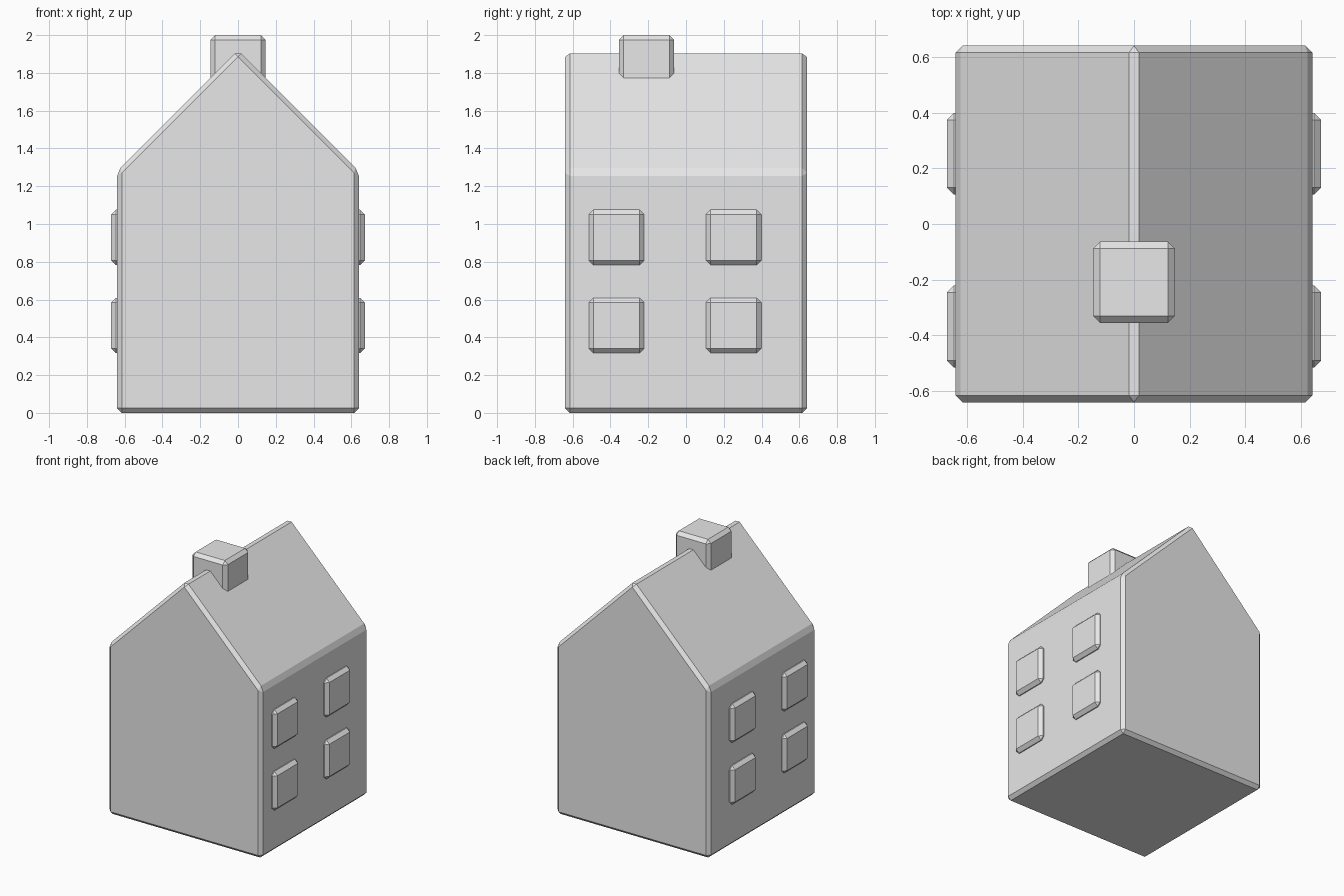
import bpy
import bmesh

default = bpy.data.objects.get("Cube")
if default:
    bpy.data.objects.remove(default, do_unlink=True)

BEVEL = 0.025
HALF = 0.64            # half width and half depth of the house
EAVE, RIDGE = 1.28, 1.92
BLOCK = 0.293          # size of chimney and windows

plaster = bpy.data.materials.new("light_grey")
plaster.use_nodes = True
grey = (0.8, 0.8, 0.8, 1)
plaster.diffuse_color = grey
plaster.node_tree.nodes["Principled BSDF"].inputs["Base Color"].default_value = grey


def finish(name, bm, location=(0, 0, 0)):
    """Chamfer every edge and turn the mesh into a flat-shaded object."""
    bmesh.ops.recalc_face_normals(bm, faces=bm.faces)
    bmesh.ops.bevel(bm, geom=bm.edges[:], offset=BEVEL, segments=1,
                    affect='EDGES', clamp_overlap=True)
    mesh = bpy.data.meshes.new(name)
    bm.to_mesh(mesh)
    bm.free()
    mesh.materials.append(plaster)
    obj = bpy.data.objects.new(name, mesh)
    obj.location = location
    bpy.context.collection.objects.link(obj)
    return obj


def block(name, location, size):
    bm = bmesh.new()
    bmesh.ops.create_cube(bm, size=1)
    bmesh.ops.scale(bm, vec=size, verts=bm.verts)
    return finish(name, bm, location)


# House body: gabled profile extruded from front to back
bm = bmesh.new()
profile = [(-HALF, 0), (HALF, 0), (HALF, EAVE), (0, RIDGE), (-HALF, EAVE)]
gable = bm.faces.new([bm.verts.new((x, -HALF, z)) for x, z in profile])
walls = bmesh.ops.extrude_face_region(bm, geom=[gable])
back = [v for v in walls["geom"] if isinstance(v, bmesh.types.BMVert)]
bmesh.ops.translate(bm, vec=(0, 2 * HALF, 0), verts=back)
finish("house_body", bm)

# Chimney straddling the ridge
block("chimney", (0, -0.209, 2 - BLOCK / 2), (BLOCK, BLOCK, BLOCK))

# Raised windows, two by two on each side wall
DEPTH = 0.12
for side, sign in (("left", 1), ("right", -1)):
    for row, z in (("lower", 0.463), ("upper", 0.929)):
        for place, y in (("front", -0.368), ("back", 0.252)):
            block(f"window_{side}_{row}_{place}",
                  (sign * (0.672 - DEPTH / 2), y, z), (DEPTH, BLOCK, BLOCK))
